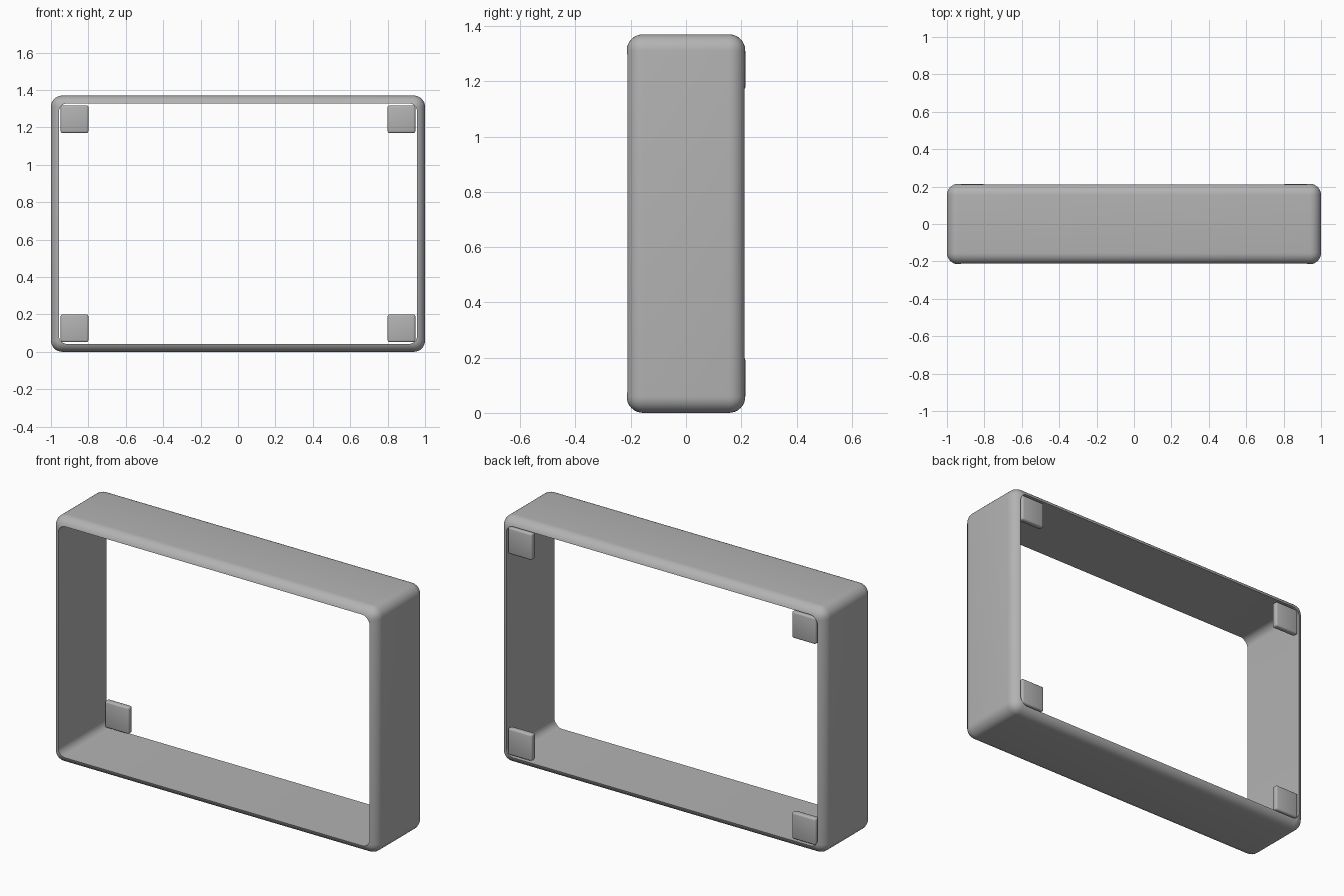
import bpy
import bmesh
import math
from mathutils import Matrix, Vector

if "Cube" in bpy.data.objects:
    bpy.data.objects.remove(bpy.data.objects["Cube"], do_unlink=True)

WIDTH, DEPTH, HEIGHT = 2.0, 0.43, 1.37
WALL = 0.042
PAD = 0.148
PAD_DEPTH = 0.035
PAD_GAP = 0.01

grey = bpy.data.materials.new("plain grey")
grey.use_nodes = True
grey.diffuse_color = (0.45, 0.45, 0.45, 1)
grey.node_tree.nodes["Principled BSDF"].inputs["Base Color"].default_value = grey.diffuse_color


def rounded_box(name, size, centre, radius, segments, only_y=False):
    """Box with rounded edges; only_y rounds just the edges running front to back."""
    bm = bmesh.new()
    bmesh.ops.create_cube(bm, size=1, matrix=Matrix.Diagonal((*size, 1)))
    edges = [e for e in bm.edges
             if not only_y or abs(e.verts[0].co.y - e.verts[1].co.y) > radius]
    bmesh.ops.bevel(bm, geom=edges, offset=radius, segments=segments,
                    profile=0.5, affect='EDGES', clamp_overlap=True)
    bmesh.ops.translate(bm, verts=bm.verts, vec=Vector(centre))
    mesh = bpy.data.meshes.new(name)
    bm.to_mesh(mesh)
    bm.free()
    mesh.materials.append(grey)
    obj = bpy.data.objects.new(name, mesh)
    bpy.context.collection.objects.link(obj)
    return obj


def smooth(obj):
    bpy.ops.object.select_all(action='DESELECT')
    obj.select_set(True)
    bpy.context.view_layer.objects.active = obj
    bpy.ops.object.shade_smooth_by_angle(angle=math.radians(35))


# Rounded outer frame with a straight opening through it
middle = (0, 0, HEIGHT / 2)
frame = rounded_box("frame", (WIDTH, DEPTH, HEIGHT), middle, 0.06, 8)
opening = rounded_box("opening_cutter", (WIDTH - 2 * WALL, 1, HEIGHT - 2 * WALL),
                      middle, 0.045, 8, only_y=True)
cut = frame.modifiers.new("opening", 'BOOLEAN')
cut.operation = 'DIFFERENCE'
cut.solver = 'EXACT'
cut.object = opening
bpy.context.view_layer.objects.active = frame
frame.select_set(True)
bpy.ops.object.modifier_apply(modifier=cut.name)
bpy.data.objects.remove(opening, do_unlink=True)
smooth(frame)

# Square mounting pads in the four back corners
inset = WALL + PAD_GAP + PAD / 2
for side, sx in (("left", 1), ("right", -1)):
    for level, z in (("lower", inset), ("upper", HEIGHT - inset)):
        pad = rounded_box(f"{level}_{side}_pad", (PAD, PAD_DEPTH, PAD),
                          (sx * (WIDTH / 2 - inset), DEPTH / 2 - PAD_DEPTH / 2, z),
                          0.01, 3)
        smooth(pad)
